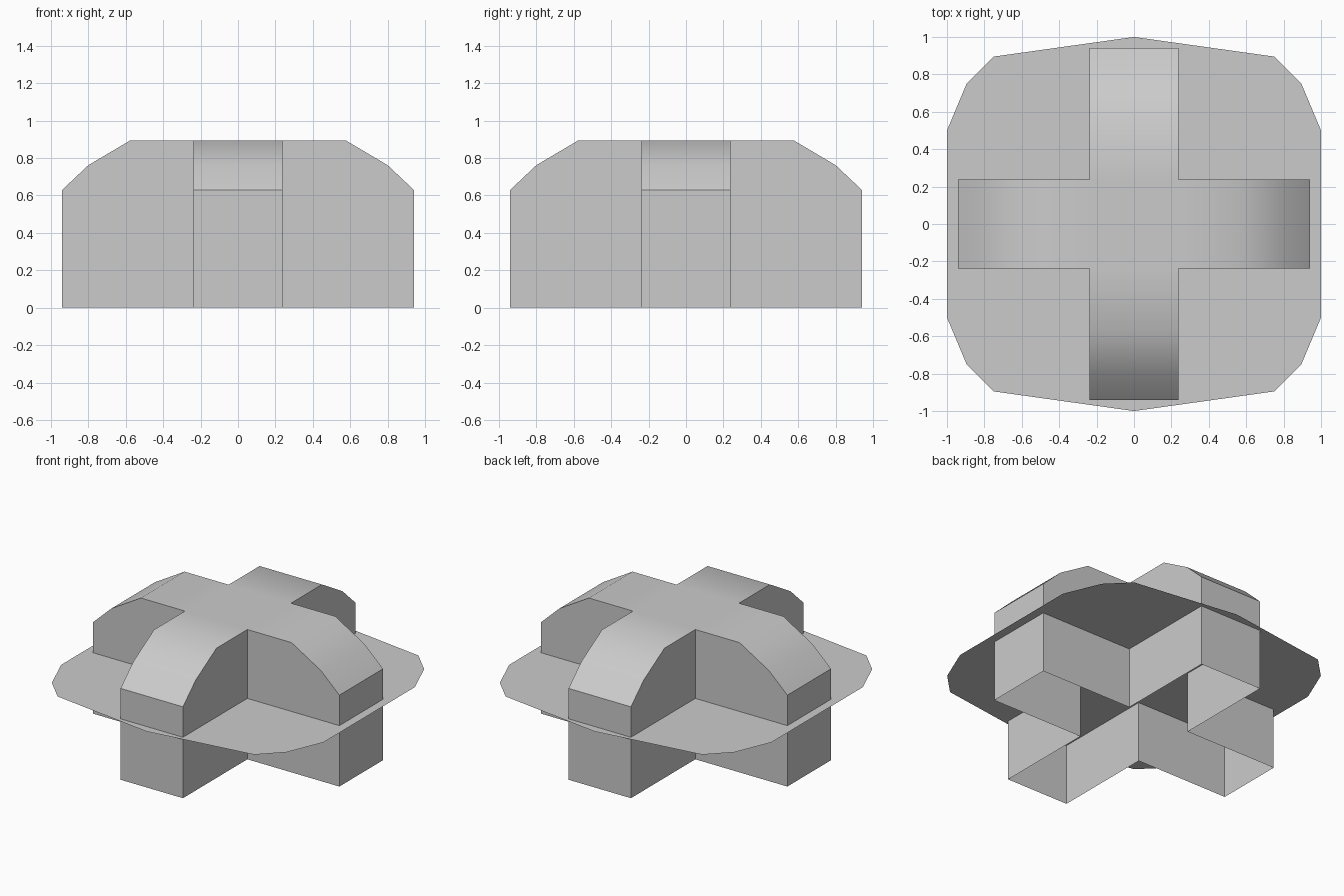
import bpy, bmesh, math
from mathutils import Matrix

if "Cube" in bpy.data.objects:
    bpy.data.objects.remove(bpy.data.objects["Cube"])

HALF = 0.238          # half width of an arm
TOP = 0.895
PLATE_Z = 0.42


def make_object(name, bm):
    mesh = bpy.data.meshes.new(name)
    bm.to_mesh(mesh)
    bm.free()
    obj = bpy.data.objects.new(name, mesh)
    bpy.context.collection.objects.link(obj)
    return obj


# Cross body: four equal arms around a centre square, open underneath
bm = bmesh.new()
profile = [(HALF, 0), (0.94, 0), (0.94, 0.63), (0.80, 0.762), (0.575, TOP), (HALF, TOP)]
for i in range(4):
    turn = Matrix.Rotation(i * math.pi / 2, 4, 'Z')
    near = [bm.verts.new((x, -HALF, z)) for x, z in profile]
    far = [bm.verts.new((x, HALF, z)) for x, z in profile]
    bmesh.ops.transform(bm, matrix=turn, verts=near + far)
    bm.faces.new(near)
    bm.faces.new(far[::-1])
    for k in range(1, 5):
        bm.faces.new((near[k], far[k], far[k + 1], near[k + 1]))
bm.faces.new([bm.verts.new((sx * HALF, sy * HALF, TOP))
              for sx, sy in ((-1, -1), (1, -1), (1, 1), (-1, 1))])
bmesh.ops.remove_doubles(bm, verts=bm.verts[:], dist=0.001)
bmesh.ops.recalc_face_normals(bm, faces=bm.faces[:])
cross = make_object("cross_body", bm)
bpy.context.view_layer.objects.active = cross
cross.select_set(True)
bpy.ops.object.shade_smooth_by_angle(angle=math.radians(40))

# Thin flat plate through the cross
right = [(0, -1), (0.75, -0.895), (0.895, -0.75), (1, -0.5),
         (1, 0.5), (0.895, 0.75), (0.75, 0.895), (0, 1)]
left = [(-x, y) for x, y in right[-2:0:-1]]
bm = bmesh.new()
bm.faces.new([bm.verts.new((x, y, PLATE_Z)) for x, y in right + left])
make_object("flat_plate", bm)
